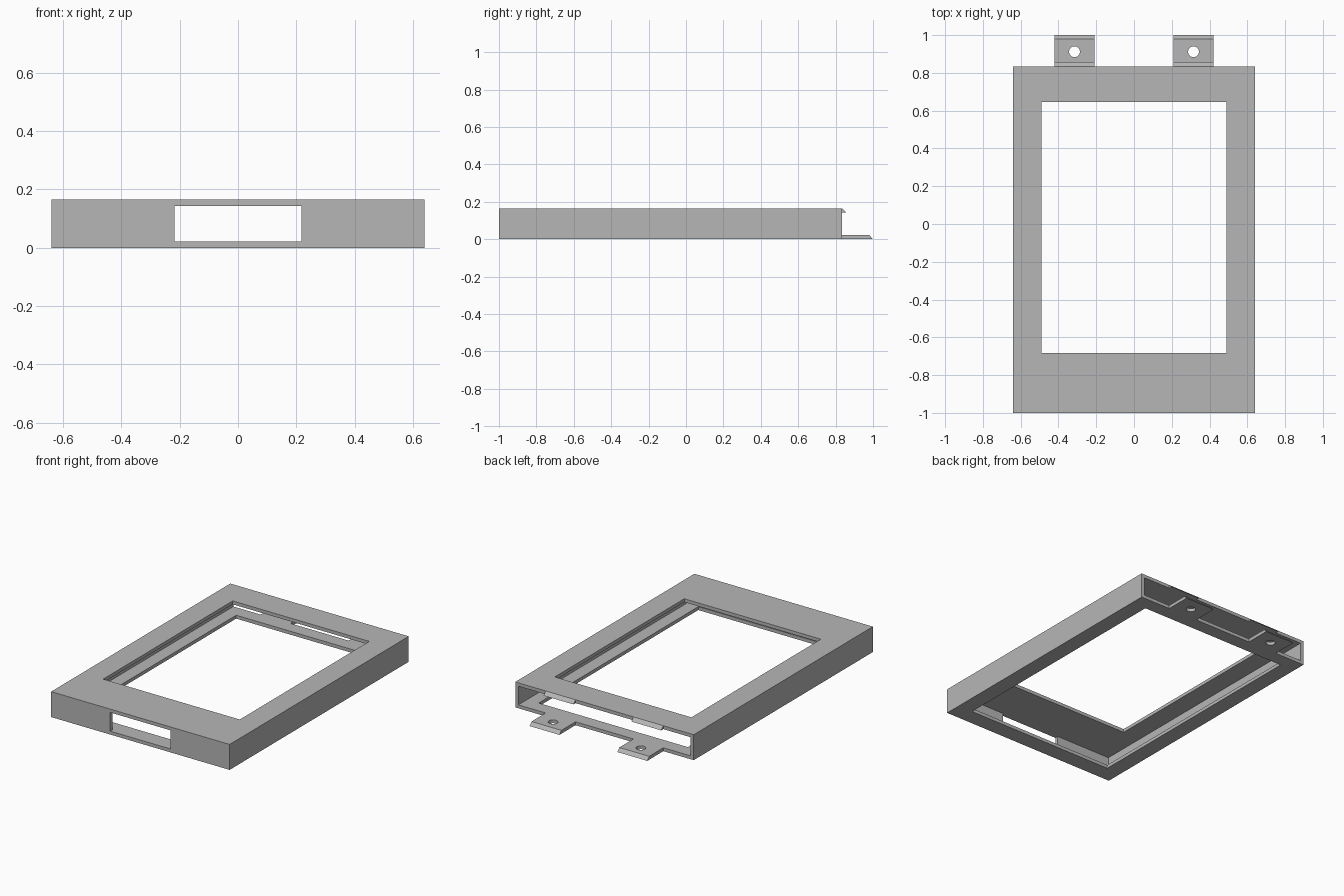
import bpy
import bmesh

cube = bpy.data.objects.get("Cube")
if cube:
    bpy.data.objects.remove(cube, do_unlink=True)

grey = bpy.data.materials.new("plain_grey")
grey.use_nodes = True
colour = (0.47, 0.47, 0.47, 1)
grey.diffuse_color = colour
for node in grey.node_tree.nodes:
    if node.type == 'BSDF_PRINCIPLED':
        node.inputs["Base Color"].default_value = colour

W, FRONT, BACK, H = 0.64, -1.0, 0.835, 0.165   # outer shell
T = 0.022                                      # wall thickness


def finish(name, bm):
    bmesh.ops.recalc_face_normals(bm, faces=bm.faces)
    mesh = bpy.data.meshes.new(name)
    bm.to_mesh(mesh)
    bm.free()
    mesh.materials.append(grey)
    obj = bpy.data.objects.new(name, mesh)
    bpy.context.scene.collection.objects.link(obj)
    return obj


def prism(name, profile, x0, x1):
    """Extrude a (y, z) profile along x."""
    bm = bmesh.new()
    face = bm.faces.new([bm.verts.new((x0, y, z)) for y, z in profile])
    out = bmesh.ops.extrude_face_region(bm, geom=[face])
    verts = [v for v in out["geom"] if isinstance(v, bmesh.types.BMVert)]
    bmesh.ops.translate(bm, verts=verts, vec=(x1 - x0, 0, 0))
    return finish(name, bm)


def box(name, half_x, y0, y1, z0, z1):
    return prism(name, [(y0, z0), (y1, z0), (y1, z1), (y0, z1)], -half_x, half_x)


def cut(obj, cutter):
    cutter.hide_render = True
    mod = obj.modifiers.new("cut", 'BOOLEAN')
    mod.operation = 'DIFFERENCE'
    mod.solver = 'EXACT'
    mod.object = cutter
    bpy.context.view_layer.objects.active = obj
    bpy.ops.object.modifier_apply(modifier=mod.name)
    bpy.data.objects.remove(cutter, do_unlink=True)


# Hollow tray, open at the back
shell = box("frame_shell", W, FRONT, BACK, 0, H)
cut(shell, box("cavity", W - T, FRONT + T, BACK + 0.1, T, H - T))
# Top window, larger bottom window, front slot
cut(shell, box("top_window", 0.49, -0.682, 0.645, H / 2, H + 0.1))
cut(shell, box("bottom_window", 0.535, -0.89, 0.745, -0.1, H / 2))
cut(shell, box("front_slot", 0.217, FRONT - 0.1, FRONT + 0.06, T, H - T))

# Mounting tabs with a screw hole, and catch lips above them
tab_profile = [(BACK, 0), (1.0, 0), (0.98, T), (BACK, T)]
lip_profile = [(BACK, H), (BACK, H - T), (BACK + 0.022, H - T)]
for side, a, b in (("left", 0.208, 0.422), ("right", -0.422, -0.208)):
    tab = prism(side + "_tab", tab_profile, a, b)
    bm = bmesh.new()
    bmesh.ops.create_cone(bm, cap_ends=True, segments=32, radius1=0.029,
                          radius2=0.029, depth=0.2)
    bmesh.ops.translate(bm, verts=bm.verts, vec=((a + b) / 2, 0.912, 0))
    cut(tab, finish("screw_hole", bm))
    prism(side + "_catch_lip", lip_profile, a, b)
